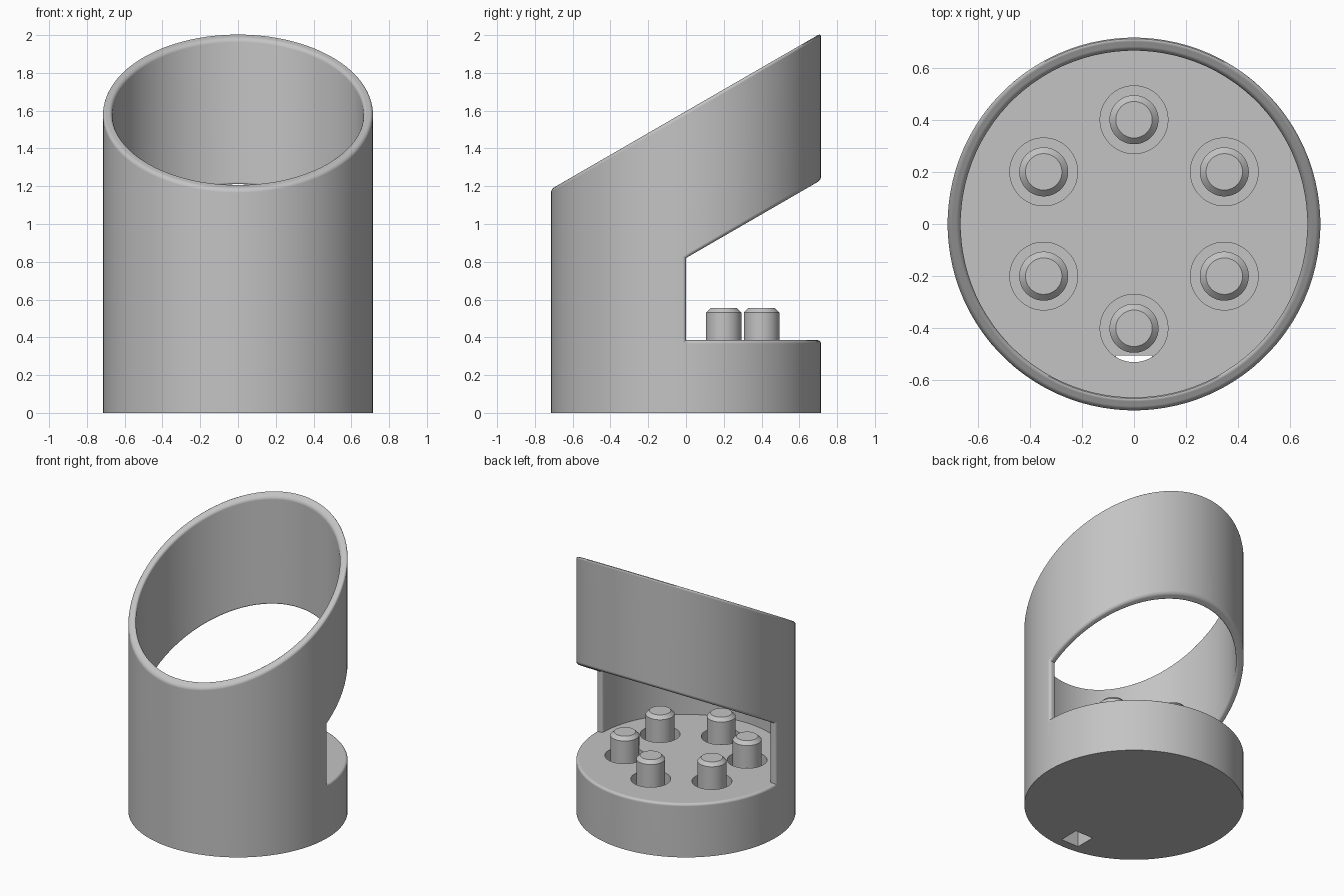
import bpy, bmesh
from math import sin, cos, pi, radians, tan
from mathutils import Vector

default = bpy.data.objects.get("Cube")
if default:
    bpy.data.objects.remove(default)

OUTER, INNER, FLOOR = 0.715, 0.665, 0.385
SLOPE = tan(radians(30))
SEGMENTS = 96

grey = bpy.data.materials.new("plain grey")
grey.use_nodes = True
grey.diffuse_color = (0.55, 0.55, 0.55, 1)
grey.node_tree.nodes["Principled BSDF"].inputs["Base Color"].default_value = (0.55, 0.55, 0.55, 1)


def prism(name, points, sweep):
    """Extrude a closed outline along a vector."""
    bm = bmesh.new()
    face = bm.faces.new([bm.verts.new(p) for p in points])
    grown = bmesh.ops.extrude_face_region(bm, geom=[face], use_keep_orig=True)
    for v in grown["geom"]:
        if isinstance(v, bmesh.types.BMVert):
            v.co += Vector(sweep)
    bmesh.ops.recalc_face_normals(bm, faces=bm.faces)
    mesh = bpy.data.meshes.new(name)
    bm.to_mesh(mesh)
    bm.free()
    mesh.materials.append(grey)
    obj = bpy.data.objects.new(name, mesh)
    bpy.context.collection.objects.link(obj)
    return obj


def cylinder(name, radius, bottom, top, x=0, y=0, n=SEGMENTS):
    turns = [(i + 0.5) * 2 * pi / n for i in range(n)]
    ring = [(x + radius * cos(a), y + radius * sin(a), bottom) for a in turns]
    return prism(name, ring, (0, 0, top - bottom))


def side_prism(name, outline):
    """Extrude a side profile of (y, z) points right across the body."""
    return prism(name, [(-1, y, z) for y, z in outline], (2, 0, 0))


def cut(target, cutter):
    cutter.hide_render = True
    mod = target.modifiers.new("cut", 'BOOLEAN')
    mod.operation, mod.solver, mod.object = 'DIFFERENCE', 'EXACT', cutter
    graph = bpy.context.evaluated_depsgraph_get()
    mesh = bpy.data.meshes.new_from_object(target.evaluated_get(graph))
    target.modifiers.clear()
    target.data = mesh
    bpy.data.objects.remove(cutter)


def round_edges(obj, size, segments, rule):
    bm = bmesh.new()
    bm.from_mesh(obj.data)
    bmesh.ops.remove_doubles(bm, verts=bm.verts, dist=1e-5)
    bmesh.ops.dissolve_limit(bm, angle_limit=radians(0.5), verts=bm.verts, edges=bm.edges)
    edges = [e for e in bm.edges if e.is_manifold and e.is_convex
             and e.calc_face_angle() > radians(30) and rule(e)]
    bmesh.ops.bevel(bm, geom=edges, offset=size, segments=segments, profile=0.5,
                    affect='EDGES', clamp_overlap=False)
    bm.to_mesh(obj.data)
    bm.free()


def smooth(obj, angle):
    bpy.ops.object.select_all(action='DESELECT')
    obj.select_set(True)
    bpy.context.view_layer.objects.active = obj
    bpy.ops.object.shade_smooth_by_angle(angle=radians(angle))


# Cup body: slanted mouth, open back window, solid base
body = cylinder("slanted_cup", OUTER, 0, 2.5)
mouth = 1.597
cut(body, side_prism("mouth_cutter", [(-1, mouth - SLOPE), (1, mouth + SLOPE), (1, 3), (-1, 3)]))
cut(body, cylinder("bore_cutter", INNER, FLOOR, 3))
cut(body, side_prism("window_cutter", [(0, FLOOR), (1, FLOOR), (1, 0.82 + SLOPE), (0, 0.82)]))
round_edges(body, 0.018, 4, lambda e: max(v.co.z for v in e.verts) > 0.05)

# Six wells in the base, each holding a chamfered peg
for i in range(6):
    a = pi / 2 + i * pi / 3
    x, y = 0.4 * cos(a), 0.4 * sin(a)
    cut(body, cylinder("well_cutter", 0.13, 0.1, 1, x, y, 64))
    peg = cylinder(f"peg_{i + 1}", 0.094, 0.09, 0.555, x, y, 64)
    round_edges(peg, 0.024, 1, lambda e: min(v.co.z for v in e.verts) > 0.5)
    smooth(peg, 30)

# Cable slot through the underside into the front well
slot = [(-0.07, -0.505, -0.1), (0.07, -0.505, -0.1), (0.07, -0.65, -0.1), (-0.07, -0.65, -0.1)]
cut(body, prism("slot_cutter", slot, (0, 0, 0.3)))

smooth(body, 35)
weighted = body.modifiers.new("even shading", 'WEIGHTED_NORMAL')
weighted.keep_sharp = True
